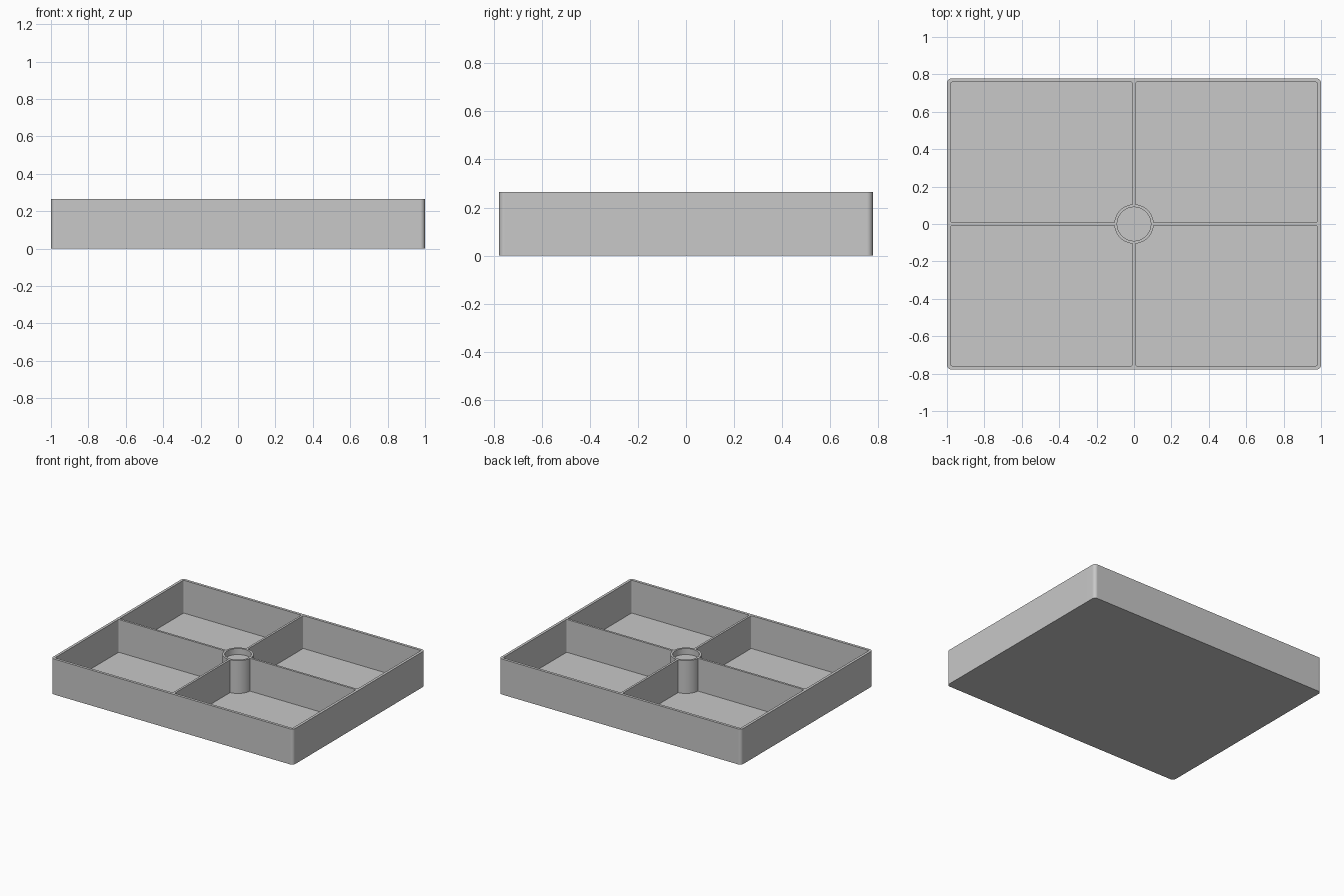
import bpy, bmesh, math

if "Cube" in bpy.data.objects:
    bpy.data.objects.remove(bpy.data.objects["Cube"])

HALF_X, HALF_Y, HEIGHT = 1.0, 0.778, 0.265
WALL, FLOOR, RIB = 0.02, 0.02, 0.008      # RIB is half the divider thickness
POST_R, CUP_R, CUP_DEPTH = 0.105, 0.09, 0.045

grey = bpy.data.materials.new("plain grey")
grey.use_nodes = True
colour = (0.58, 0.58, 0.58, 1)
grey.diffuse_color = colour
grey.node_tree.nodes["Principled BSDF"].inputs["Base Color"].default_value = colour


def prism(name, outline, z0, z1, corners=(), radius=0.0):
    """Extrude an outline upward and round the chosen corners."""
    bm = bmesh.new()
    face = bm.faces.new([bm.verts.new((x, y, z0)) for x, y in outline])
    grown = bmesh.ops.extrude_face_region(bm, geom=[face])["geom"]
    bmesh.ops.translate(bm, vec=(0, 0, z1 - z0),
                        verts=[v for v in grown if isinstance(v, bmesh.types.BMVert)])

    def is_corner(edge):
        a, b = (v.co for v in edge.verts)
        return (abs(a.z - b.z) > 1e-4 and
                any(math.hypot(a.x - x, a.y - y) < 1e-4 for x, y in corners))

    edges = [e for e in bm.edges if is_corner(e)]
    if edges:
        bmesh.ops.bevel(bm, geom=edges, offset=radius, segments=6,
                        profile=0.5, affect='EDGES')
    bmesh.ops.recalc_face_normals(bm, faces=bm.faces)
    mesh = bpy.data.meshes.new(name)
    bm.to_mesh(mesh)
    bm.free()
    mesh.materials.append(grey)
    obj = bpy.data.objects.new(name, mesh)
    bpy.context.collection.objects.link(obj)
    return obj


def carve(body, cutter):
    """Subtract the cutter from the body, then discard it."""
    cutter.hide_render = True
    mod = body.modifiers.new("carve", 'BOOLEAN')
    mod.operation, mod.solver, mod.object = 'DIFFERENCE', 'EXACT', cutter
    bpy.ops.object.modifier_apply(modifier=mod.name)
    bpy.data.objects.remove(cutter)


# Solid outer block with rounded vertical corners
block = [(-HALF_X, -HALF_Y), (HALF_X, -HALF_Y), (HALF_X, HALF_Y), (-HALF_X, HALF_Y)]
tray = prism("divided_tray", block, 0, HEIGHT, block, 0.025)
bpy.context.view_layer.objects.active = tray
tray.select_set(True)

# Four compartments, each curving around the centre post
start = math.asin(RIB / POST_R)
sweep = math.pi / 2 - 2 * start
inner_x, inner_y = HALF_X - WALL, HALF_Y - WALL
for sx in (-1, 1):
    for sy in (-1, 1):
        arc = [(POST_R * math.cos(start + sweep * i / 16),
                POST_R * math.sin(start + sweep * i / 16)) for i in range(17)]
        outer = [(RIB, inner_y), (inner_x, inner_y), (inner_x, RIB)]
        outline = [(sx * x, sy * y) for x, y in arc + outer]
        carve(tray, prism("compartment_cutter", outline, FLOOR, HEIGHT + 0.1,
                          outline[-3:], 0.007))

# Shallow round recess in the top of the post
circle = [(CUP_R * math.cos(math.tau * i / 64), CUP_R * math.sin(math.tau * i / 64))
          for i in range(64)]
carve(tray, prism("cup_cutter", circle, HEIGHT - CUP_DEPTH, HEIGHT + 0.1))

# Smooth curves, crisp rims
bpy.ops.object.shade_smooth_by_angle(angle=math.radians(30))
weighted = tray.modifiers.new("flat_sides", 'WEIGHTED_NORMAL')
weighted.keep_sharp = True
